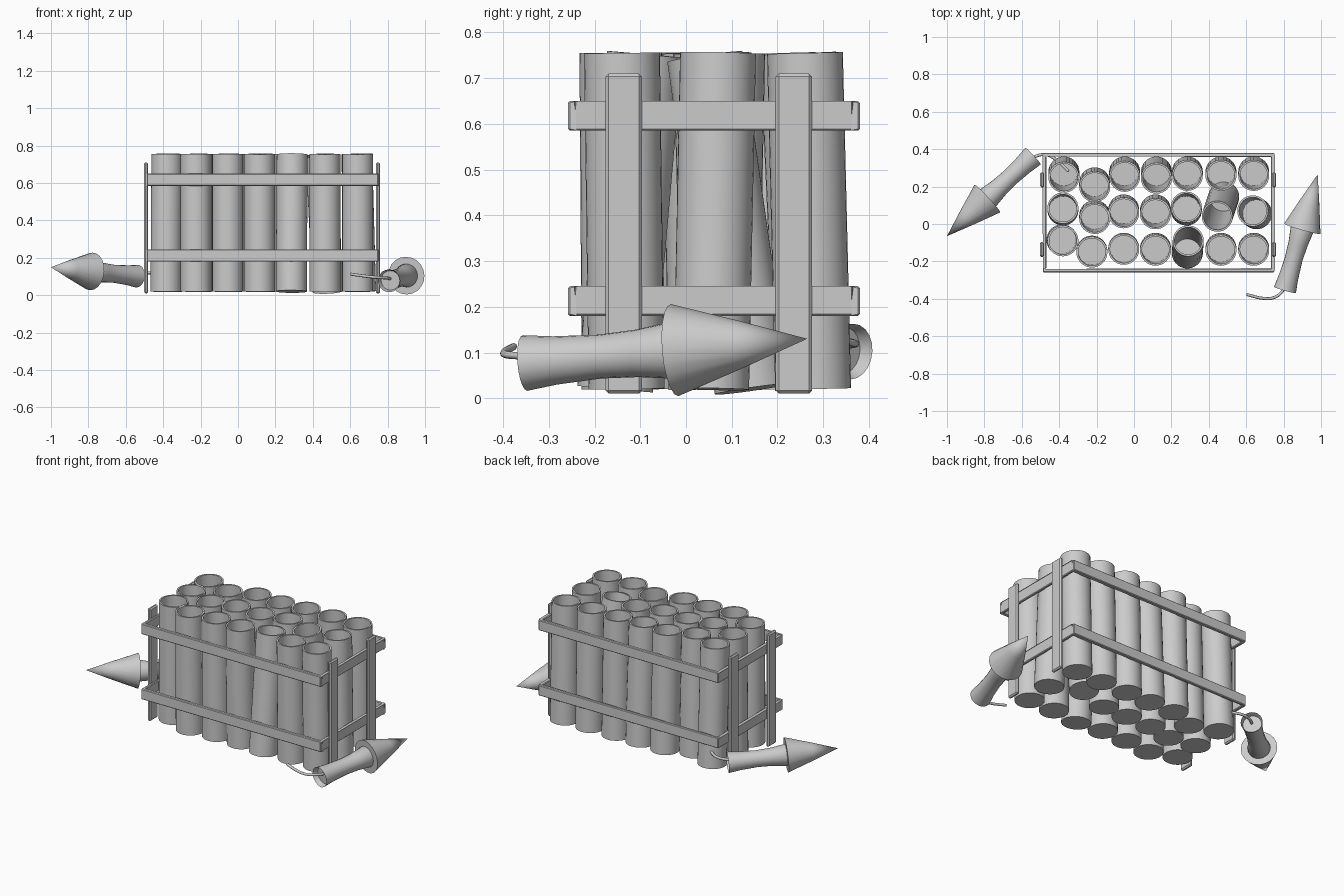
import bpy, bmesh, math
from mathutils import Vector, Matrix

if "Cube" in bpy.data.objects:
    bpy.data.objects.remove(bpy.data.objects["Cube"])


def finish(name, bm, smooth=True):
    bmesh.ops.remove_doubles(bm, verts=bm.verts, dist=1e-5)
    bmesh.ops.recalc_face_normals(bm, faces=bm.faces)
    me = bpy.data.meshes.new(name)
    bm.to_mesh(me)
    bm.free()
    ob = bpy.data.objects.new(name, me)
    bpy.context.collection.objects.link(ob)
    if smooth:
        bpy.ops.object.select_all(action='DESELECT')
        ob.select_set(True)
        bpy.context.view_layer.objects.active = ob
        bpy.ops.object.shade_smooth_by_angle(angle=math.radians(40))
    return ob


def lathe(name, profile, sides, start, end):
    """Revolve (radius, height) points about the axis from start to end."""
    bm = bmesh.new()
    verts = [bm.verts.new((r, 0, h)) for r, h in profile]
    edges = [bm.edges.new(p) for p in zip(verts, verts[1:])]
    bmesh.ops.spin(bm, geom=verts + edges, axis=(0, 0, 1), cent=(0, 0, 0),
                   angle=math.tau, steps=sides, use_duplicate=False)
    start, end = Vector(start), Vector(end)
    rot = (end - start).to_track_quat('Z', 'Y').to_matrix().to_4x4()
    bm.transform(Matrix.Translation(start) @ rot)
    return finish(name, bm)


def boxes(name, bounds, bevel=0.004):
    bm = bmesh.new()
    for lo, hi in bounds:
        lo, hi = Vector(lo), Vector(hi)
        m = Matrix.Translation((lo + hi) / 2) @ Matrix.Diagonal((*(hi - lo), 1))
        bmesh.ops.create_cube(bm, size=1, matrix=m)
    ob = finish(name, bm, False)
    mod = ob.modifiers.new("edge_bevel", 'BEVEL')
    mod.width = bevel
    mod.segments = 1
    return ob


# Launch tubes: top centre of each, by row
rows = [
    [(-.375, .25), (-.21, .2), (-.05, .255), (.12, .245), (.285, .26), (.465, .26), (.64, .26)],
    [(-.38, .085), (-.21, .03), (-.055, .06), (.115, .055), (.28, .09), (.445, .04), (.635, .07)],
    [(-.38, -.09), (-.225, -.15), (-.055, -.135), (.115, -.14), (.29, -.09), (.465, -.14), (.64, -.14)],
]
base_y = [.278, .075, -.13]
# Tubes that lean clearly away from the regular base grid
leaning = {(0, 1): (-.21, .22), (1, 1): (-.21, .045), (1, 5): (.48, .145), (1, 6): (.655, .055),
           (2, 0): (-.385, -.085), (2, 1): (-.225, -.145), (2, 4): (.285, -.155)}
R = .083
for i, row in enumerate(rows):
    for j, (x, y) in enumerate(row):
        bx, by = leaning.get((i, j), (x, base_y[i]))
        h = .735
        lathe("tube", [(0, 0), (R, 0), (R, h), (R - .01, h), (R - .01, .03), (0, .03)],
              32, (bx, by, .02), (x, y, .755))

# Crate rails: two rectangular hoops
X0, X1, Y0, Y1, T = -.487, .75, -.258, .38, .018
for z0, z1 in ((.18, .245), (.585, .65)):
    boxes("rail_hoop", [((X0, Y0, z0), (X1, Y0 + T, z1)),
                        ((X0, Y1 - T, z0), (X1, Y1, z1)),
                        ((X0, Y0 + T, z0), (X0 + T, Y1 - T, z1)),
                        ((X1 - T, Y0 + T, z0), (X1, Y1 - T, z1))])

# Crate end posts
for x0, x1 in ((-.502, -.48), (.738, .76)):
    for y in (-.136, .236):
        boxes("end_post", [((x0, y - .04, .01), (x1, y + .04, .71))], .007)


def rocket(rear, tip, fuse_pts):
    length = (Vector(tip) - Vector(rear)).length
    neck = length * .53
    # Waisted hollow body
    lathe("rocket_body", [(0, .03), (.052, .03), (.061, 0), (.053, neck * .2), (.048, neck * .5),
                          (.052, neck * .75), (.063, neck), (.06, neck + .01)], 20, rear, tip)
    # Pointed nose
    lathe("rocket_nose", [(0, neck), (.101, neck), (.052, neck + (length - neck) * .5),
                          (0, length)], 20, rear, tip)
    # Curled fuse
    cu = bpy.data.curves.new("fuse", 'CURVE')
    cu.dimensions = '3D'
    cu.bevel_depth = .008
    cu.bevel_resolution = 2
    cu.resolution_u = 5
    cu.use_fill_caps = True
    sp = cu.splines.new('BEZIER')
    sp.bezier_points.add(len(fuse_pts) - 1)
    for bp, p in zip(sp.bezier_points, fuse_pts):
        bp.co = Vector(rear) + Vector(p)
        bp.handle_left_type = bp.handle_right_type = 'AUTO'
    bpy.context.collection.objects.link(bpy.data.objects.new("fuse", cu))


fuse = [Vector(p) for p in ((.01, .04, .01), (-.012, -.005, .015), (-.055, -.04, .018),
                            (-.11, -.046, .023), (-.205, -.025, .036))]
rocket((.807, -.352, .077), (.982, .265, .13), fuse)
turn = Matrix.Rotation(math.radians(150), 3, 'Z')
rocket((-.54, .363, .102), (-1, -.065, .15), [turn @ p for p in fuse])
